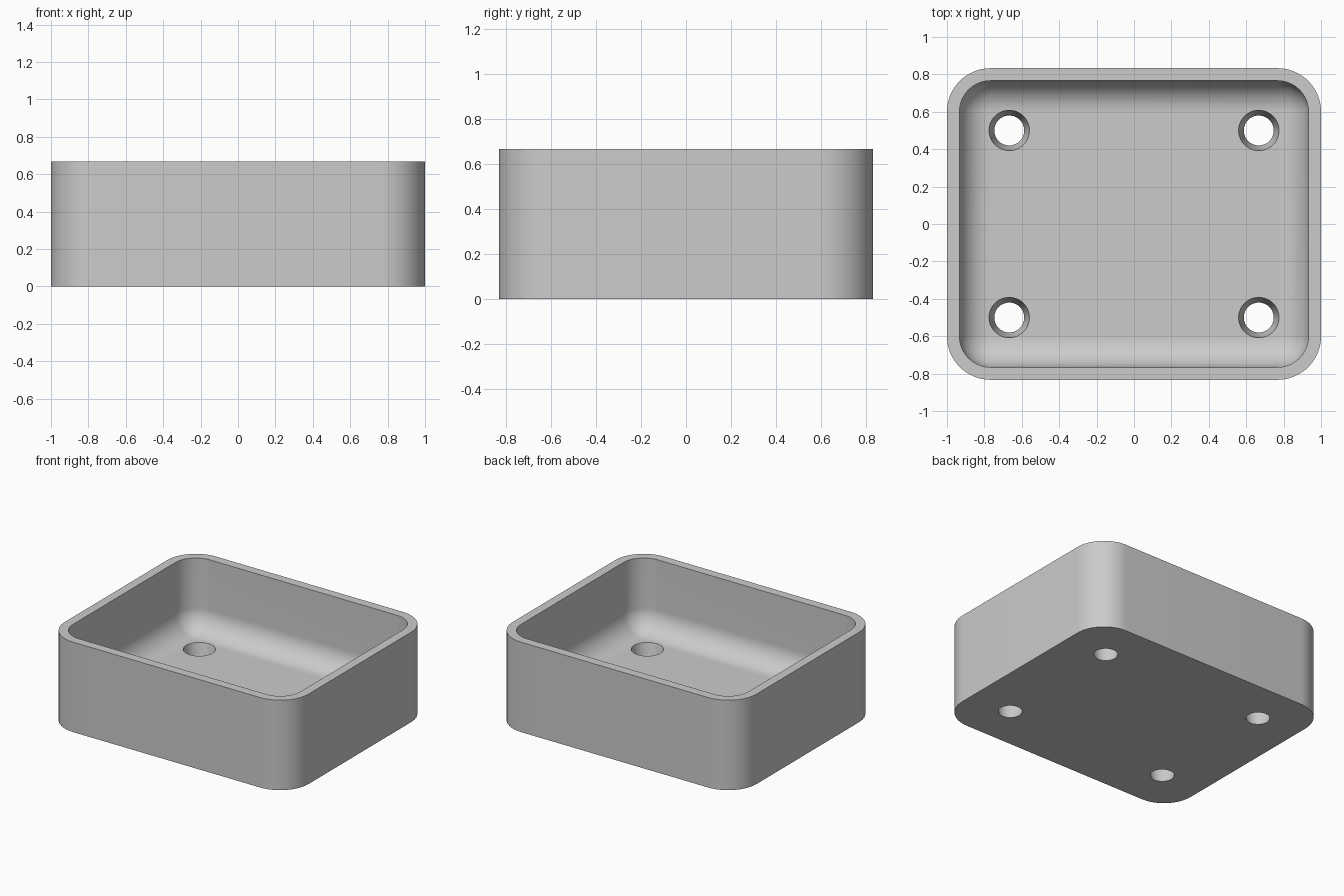
import bpy
import bmesh
import math

default = bpy.data.objects.get("Cube")
if default:
    bpy.data.objects.remove(default, do_unlink=True)

HALF_X, HALF_Y, HEIGHT = 1.0, 0.833, 0.667
CORNER, WALL, FLOOR = 0.233, 0.067, 0.133
FILLET = CORNER - WALL
STEPS = 16

grey = bpy.data.materials.new("light grey")
grey.use_nodes = True
colour = (0.6, 0.6, 0.6, 1)
grey.diffuse_color = colour
grey.node_tree.nodes["Principled BSDF"].inputs["Base Color"].default_value = colour


def rounded_ring(bm, inset, z):
    """Rounded rectangle, pulled in from the outer wall by inset."""
    radius = CORNER - inset
    ring = []
    for corner, (sx, sy) in enumerate([(1, 1), (-1, 1), (-1, -1), (1, -1)]):
        for i in range(STEPS + 1):
            a = (corner + i / STEPS) * math.pi / 2
            ring.append(bm.verts.new((sx * (HALF_X - CORNER) + radius * math.cos(a),
                                      sy * (HALF_Y - CORNER) + radius * math.sin(a), z)))
    return ring


# Tray section: outer wall, rim, inner wall, then a quarter-round down to the floor
section = [(0, 0), (0, HEIGHT), (WALL, HEIGHT)]
for i in range(STEPS + 1):
    a = i / STEPS * math.pi / 2
    section.append((WALL + FILLET * (1 - math.cos(a)),
                    FLOOR + FILLET * (1 - math.sin(a))))

bm = bmesh.new()
rings = [rounded_ring(bm, inset, z) for inset, z in section]
for low, high in zip(rings, rings[1:]):
    for i in range(len(low)):
        j = (i + 1) % len(low)
        bm.faces.new((low[i], low[j], high[j], high[i]))
bm.faces.new(rings[0][::-1])
bm.faces.new(rings[-1])
bmesh.ops.remove_doubles(bm, verts=bm.verts, dist=0.0005)
bmesh.ops.recalc_face_normals(bm, faces=bm.faces)
mesh = bpy.data.meshes.new("tray")
bm.to_mesh(mesh)
bm.free()
tray = bpy.data.objects.new("tray", mesh)
bpy.context.collection.objects.link(tray)
mesh.materials.append(grey)

# Tapered holes through the floor, continued past both of its faces
LOW_R, HIGH_R, EXTRA = 0.08, 0.108, 0.05
slope = (HIGH_R - LOW_R) / FLOOR
bpy.ops.object.select_all(action="DESELECT")
for sx in (-1, 1):
    for sy in (-1, 1):
        bpy.ops.mesh.primitive_cone_add(
            vertices=48, radius1=LOW_R - slope * EXTRA, radius2=HIGH_R + slope * EXTRA,
            depth=FLOOR + 2 * EXTRA, location=(sx * 0.667, sy * 0.5, FLOOR / 2))
        cutter = bpy.context.object
        cutter.name = "hole_cutter"
        cutter.hide_render = True
        cutter.data.materials.append(grey)
        bpy.context.view_layer.objects.active = tray
        cut = tray.modifiers.new("hole", "BOOLEAN")
        cut.operation = "DIFFERENCE"
        cut.solver = "EXACT"
        cut.object = cutter
        bpy.ops.object.modifier_apply(modifier=cut.name)
        bpy.data.objects.remove(cutter, do_unlink=True)

tray.select_set(True)
bpy.context.view_layer.objects.active = tray
bpy.ops.object.shade_smooth_by_angle(angle=math.radians(30))
